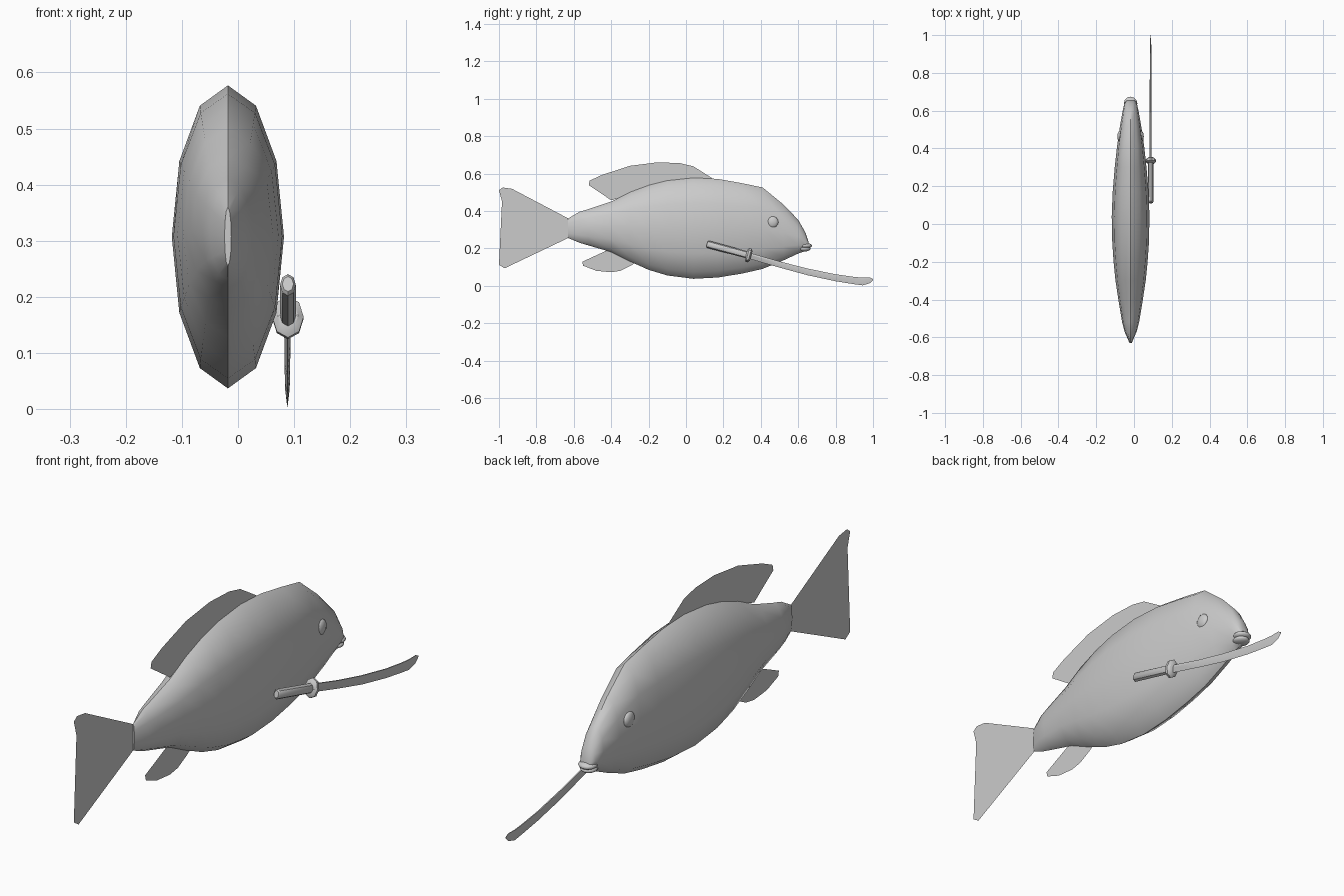
import bpy, bmesh, math
from mathutils import Vector

if "Cube" in bpy.data.objects:
    bpy.data.objects.remove(bpy.data.objects["Cube"])

CX = -0.018   # fish mid-plane
SX = 0.088    # sword plane


def finish(bm, name, angle=40):
    bmesh.ops.recalc_face_normals(bm, faces=bm.faces)
    me = bpy.data.meshes.new(name)
    bm.to_mesh(me)
    bm.free()
    ob = bpy.data.objects.new(name, me)
    bpy.context.collection.objects.link(ob)
    bpy.ops.object.select_all(action='DESELECT')
    ob.select_set(True)
    bpy.context.view_layer.objects.active = ob
    bpy.ops.object.shade_smooth_by_angle(angle=math.radians(angle))
    return ob


def loft(name, rings, angle=40):
    """Skin a list of equal-length point rings and cap both ends."""
    bm = bmesh.new()
    vs = [[bm.verts.new(p) for p in r] for r in rings]
    n = len(vs[0])
    for a, b in zip(vs, vs[1:]):
        for i in range(n):
            j = (i + 1) % n
            bm.faces.new((a[i], a[j], b[j], b[i]))
    bm.faces.new(vs[0])
    bm.faces.new(vs[-1])
    return finish(bm, name, angle)


def fin(name, outline):
    """Flat fin lying in the fish mid-plane."""
    bm = bmesh.new()
    f = bm.faces.new([bm.verts.new((CX, y, z)) for y, z in outline])
    bmesh.ops.triangulate(bm, faces=[f])
    return finish(bm, name)


def ellipsoid(name, loc, size, seg=12, rings=8):
    bm = bmesh.new()
    bmesh.ops.create_uvsphere(bm, u_segments=seg, v_segments=rings, radius=1)
    bmesh.ops.scale(bm, vec=size, verts=bm.verts)
    bmesh.ops.translate(bm, vec=loc, verts=bm.verts)
    return finish(bm, name, 60)


# Body: (y, bottom z, top z, half width), 12-sided elliptical sections
stations = [(-.63, .255, .36, .006), (-.57, .23, .395, .032), (-.52, .215, .41, .045),
            (-.40, .18, .45, .065), (-.30, .13, .50, .08), (-.20, .085, .537, .09),
            (-.10, .055, .562, .097), (.04, .037, .577, .10), (.17, .044, .571, .095),
            (.30, .065, .548, .084), (.41, .09, .525, .072), (.52, .135, .435, .056),
            (.60, .172, .352, .042), (.638, .185, .285, .033), (.655, .195, .235, .022)]


def body_ring(y, lo, hi, w):
    mid, h = (lo + hi) / 2, (hi - lo) / 2
    return [(CX + w * math.sin(a), y, mid + h * math.cos(a))
            for a in (i * math.pi / 6 for i in range(12))]


loft("body", [body_ring(*s) for s in stations], 45)

# Fins
fin("tail_fin", [(-.60, .365), (-.63, .36), (-.93, .518), (-.98, .525), (-1, .51),
                 (-.945, .31), (-1, .112), (-.97, .093), (-.63, .255), (-.60, .25)])
fin("dorsal_fin", [(-.40, .457), (-.52, .538), (-.515, .562), (-.45, .592), (-.30, .641),
                   (-.15, .66), (-.03, .655), (.04, .638), (.14, .575), (.14, .54), (-.25, .50)])
fin("anal_fin", [(-.42, .19), (-.555, .128), (-.55, .107), (-.48, .08), (-.40, .072),
                 (-.35, .08), (-.29, .11), (-.25, .14), (-.38, .20)])

# Eyes and lips
for side, label in ((1, "right"), (-1, "left")):
    ellipsoid("eye_" + label, (CX + side * .056, .463, .34), (.014, .031, .031))
ellipsoid("upper_lip", (CX, .638, .214), (.036, .036, .015))
ellipsoid("lower_lip", (CX, .632, .197), (.033, .034, .014))


# Sword grip and guard: elliptical sections along the sloping axis
start, end = Vector((SX + .001, .112, .223)), Vector((SX + .001, .335, .163))
axis = (end - start).normalized()
up = Vector((1, 0, 0)).cross(axis)


def grip_ring(c, rx, rz, n=8):
    return [c + Vector((rx * math.cos(t), 0, 0)) + up * rz * math.sin(t)
            for t in (2 * math.pi * i / n for i in range(n))]


loft("sword_grip", [grip_ring(start, .010, .014), grip_ring(start + axis * .006, .014, .020),
                    grip_ring(end, .014, .019)])
loft("sword_guard", [grip_ring(end + axis * d, rx, rz) for d, rx, rz in
                     ((-.014, .018, .026), (-.006, .028, .038), (.006, .028, .038), (.014, .018, .026))])

# Curved blade: (y, edge z, spine z, half thickness), wedge section
blade = [(.335, .145, .178, .006), (.50, .097, .130, .0055), (.65, .056, .092, .005),
         (.80, .024, .061, .0045), (.90, .008, .047, .004), (.945, .002, .043, .0035),
         (.985, .014, .044, .002), (1.0, .029, .036, .001)]
loft("sword_blade", [[(SX - t * .5, y, hi), (SX + t * .5, y, hi), (SX + t, y, hi - (hi - lo) * .3),
                      (SX, y, lo), (SX - t, y, hi - (hi - lo) * .3)] for y, lo, hi, t in blade], 30)
